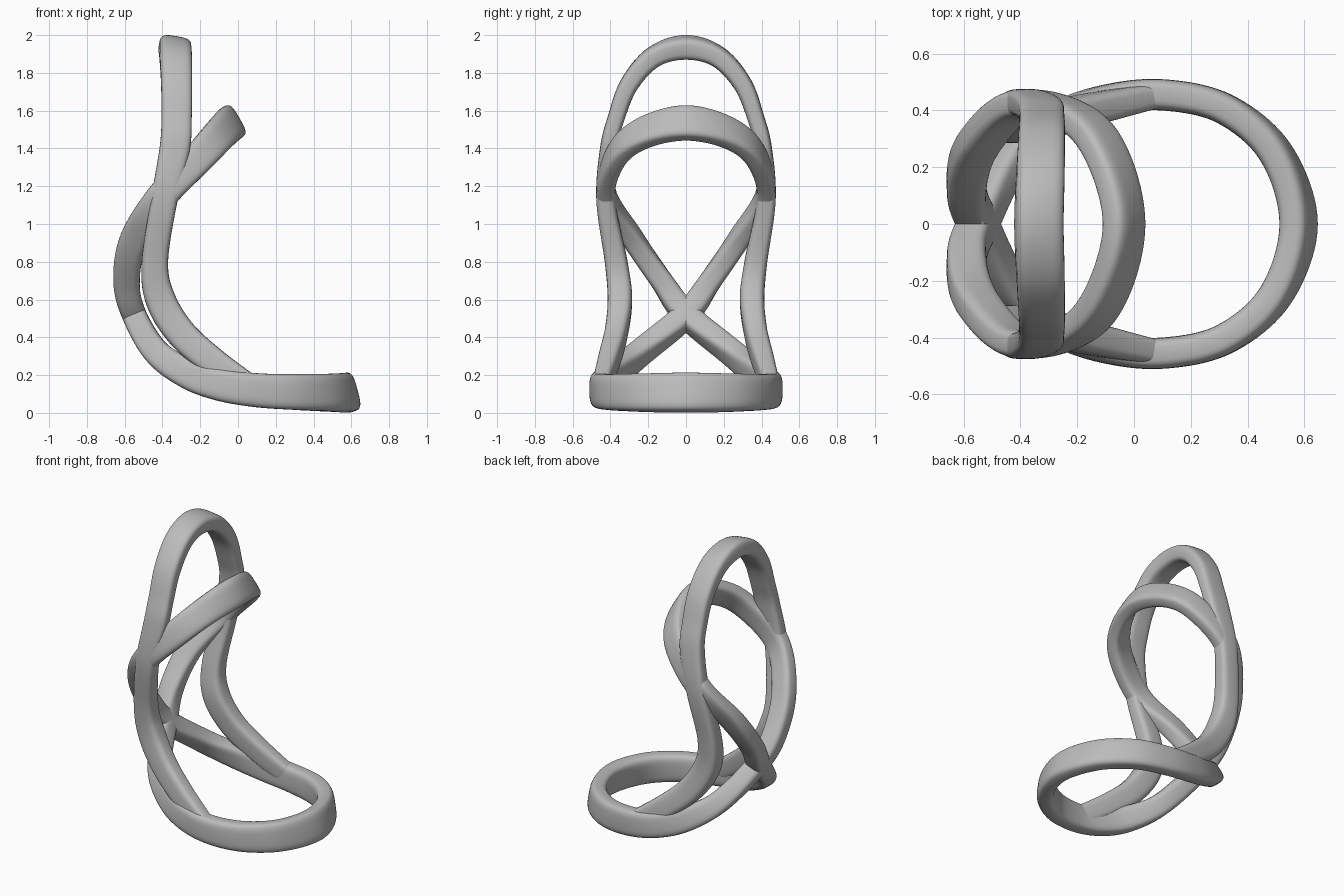
import bpy, bmesh, math
from mathutils import Vector

cube = bpy.data.objects.get("Cube")
if cube:
    bpy.data.objects.remove(cube)

grey = bpy.data.materials.new("plain_grey")
grey.use_nodes = True
colour = (0.5, 0.5, 0.5, 1)
grey.diffuse_color = colour
grey.node_tree.nodes["Principled BSDF"].inputs["Base Color"].default_value = colour

SIDES = 32
STEPS = 10


def spline(p0, p1, p2, p3, t):
    """Catmull-Rom blend of position, band angle, width and thickness."""
    return [0.5 * (2 * b + (c - a) * t + (2 * a - 5 * b + 4 * c - d) * t * t
                   + (3 * b - a - 3 * c + d) * t ** 3)
            for a, b, c, d in zip(p0, p1, p2, p3)]


def flip_y(p):
    return (p[0], -p[1]) + tuple(p[2:])


def rounded(v):
    return math.copysign(abs(v) ** 0.55, v)


def band(name, keys, mirror_end):
    """Sweep a rounded bar along keys (x, y, z, angle, width, thickness), then mirror it."""
    last = flip_y(keys[-2]) if mirror_end else keys[-1]
    pts = [flip_y(keys[1])] + keys + [last]
    path = [spline(*pts[i:i + 4], s / STEPS)
            for i in range(len(keys) - 1) for s in range(STEPS)]
    path.append(list(keys[-1]))
    pos = [Vector(p[:3]) for p in path]

    bm = bmesh.new()
    rings = []
    for i, p in enumerate(path):
        tangent = pos[min(i + 1, len(pos) - 1)] - pos[max(i - 1, 0)]
        if i == 0 or (mirror_end and i == len(pos) - 1):
            tangent = Vector((0, 1 if tangent.y > 0 else -1, 0))
        tangent.normalize()
        a = math.radians(p[3])
        side = Vector((math.cos(a), 0, math.sin(a))).cross(tangent).normalized()
        wide = tangent.cross(side)
        ring = []
        for k in range(SIDES):
            u = math.tau * k / SIDES
            ring.append(bm.verts.new(pos[i] + wide * rounded(math.cos(u)) * p[4] / 2
                                     + side * rounded(math.sin(u)) * p[5] / 2))
        rings.append(ring)
    for r, q in zip(rings, rings[1:]):
        for k in range(SIDES):
            n = (k + 1) % SIDES
            bm.faces.new((r[k], r[n], q[n], q[k]))
    if not mirror_end:
        bm.faces.new(rings[-1])
    bmesh.ops.recalc_face_normals(bm, faces=bm.faces)

    mesh = bpy.data.meshes.new(name)
    bm.to_mesh(mesh)
    bm.free()
    mesh.materials.append(grey)
    obj = bpy.data.objects.new(name, mesh)
    bpy.context.collection.objects.link(obj)
    mirror = obj.modifiers.new("mirror", "MIRROR")
    mirror.use_axis = (False, True, False)
    bpy.ops.object.select_all(action="DESELECT")
    obj.select_set(True)
    bpy.context.view_layer.objects.active = obj
    bpy.ops.object.shade_smooth_by_angle(angle=math.radians(50))


# Base loop that crosses over itself at the back and rises into the tilted ring
band("base_and_tilted_ring", [
    (0.58, 0, 0.107, 105, 0.21, 0.11),
    (0.5, 0.25, 0.107, 100, 0.2, 0.11),
    (0.32, 0.405, 0.11, 94, 0.19, 0.11),
    (0.1, 0.455, 0.12, 88, 0.18, 0.11),
    (-0.1, 0.435, 0.15, 77, 0.17, 0.11),
    (-0.27, 0.37, 0.21, 64, 0.16, 0.11),
    (-0.43, 0.24, 0.32, 45, 0.14, 0.12),
    (-0.55, 0, 0.52, 22, 0.13, 0.13),
    (-0.59, -0.13, 0.7, 0, 0.14, 0.12),
    (-0.55, -0.28, 0.92, -22, 0.15, 0.11),
    (-0.4, -0.42, 1.15, -40, 0.16, 0.1),
    (-0.2, -0.37, 1.36, -45, 0.17, 0.1),
    (-0.09, -0.23, 1.48, -52, 0.18, 0.1),
    (-0.035, 0, 1.535, -60, 0.19, 0.1),
], True)

# Tall arch whose legs curve forward into the base
band("back_arch", [
    (-0.335, 0, 1.935, -10, 0.17, 0.12),
    (-0.33, 0.17, 1.885, -6, 0.17, 0.11),
    (-0.325, 0.3, 1.74, -2, 0.165, 0.1),
    (-0.325, 0.37, 1.56, -2, 0.16, 0.09),
    (-0.335, 0.41, 1.4, -6, 0.16, 0.09),
    (-0.39, 0.425, 1.13, -12, 0.14, 0.1),
    (-0.44, 0.37, 0.8, 0, 0.14, 0.12),
    (-0.41, 0.35, 0.6, 18, 0.16, 0.13),
    (-0.3, 0.37, 0.42, 42, 0.16, 0.12),
    (-0.13, 0.41, 0.27, 55, 0.15, 0.11),
    (0.06, 0.45, 0.14, 65, 0.13, 0.09),
], False)
